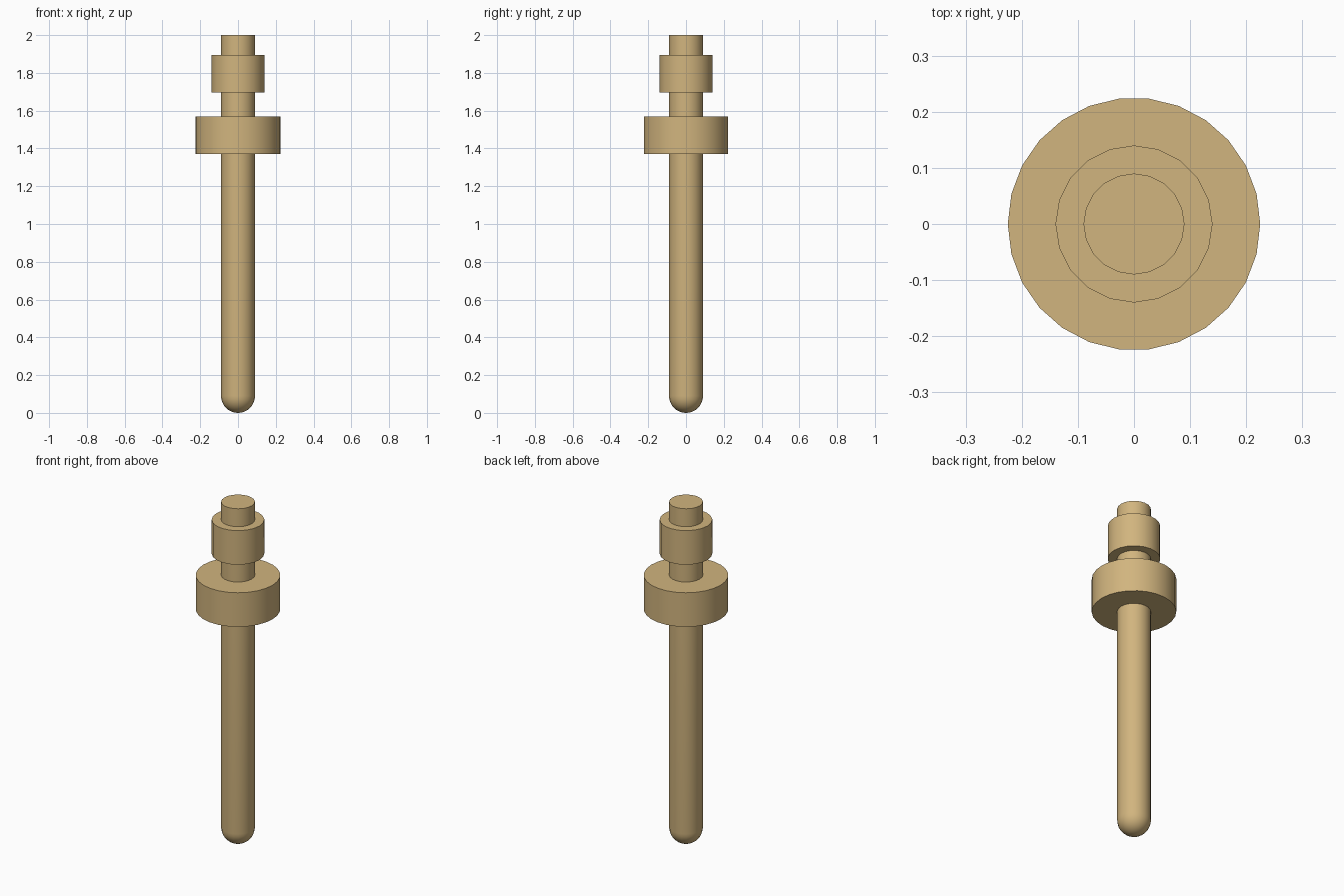
import bpy
import bmesh
from math import cos, sin, pi, radians

cube = bpy.data.objects.get("Cube")
if cube:
    bpy.data.objects.remove(cube, do_unlink=True)

tan = bpy.data.materials.new("warm_tan")
tan.use_nodes = True
colour = (0.64, 0.46, 0.21, 1)
tan.diffuse_color = colour
tan.node_tree.nodes["Principled BSDF"].inputs["Base Color"].default_value = colour


def lathe(name, profile, sides):
    """Spin a bottom-to-top (radius, z) profile about z; zero radius makes a pole."""
    bm = bmesh.new()
    rings = []
    for r, z in profile:
        count = sides if r > 0 else 1
        rings.append([bm.verts.new((r * cos(2 * pi * i / sides),
                                    r * sin(2 * pi * i / sides), z))
                      for i in range(count)])
    for low, high in zip(rings, rings[1:]):
        for i in range(sides):
            j = (i + 1) % sides
            if len(low) == 1:
                bm.faces.new((low[0], high[j], high[i]))
            else:
                bm.faces.new((low[i], low[j], high[j], high[i]))
    # Flat end caps
    if len(rings[0]) > 1:
        bm.faces.new(rings[0][::-1])
    bm.faces.new(rings[-1])
    mesh = bpy.data.meshes.new(name)
    bm.to_mesh(mesh)
    bm.free()
    mesh.materials.append(tan)
    obj = bpy.data.objects.new(name, mesh)
    bpy.context.collection.objects.link(obj)
    bpy.ops.object.select_all(action="DESELECT")
    obj.select_set(True)
    bpy.context.view_layer.objects.active = obj
    bpy.ops.object.shade_smooth_by_angle(angle=radians(35))
    return obj


# Pin shaft with a rounded lower tip
R = 0.09
STEPS = 8
tip = [(R * sin(pi / 2 * k / STEPS), R - R * cos(pi / 2 * k / STEPS))
       for k in range(STEPS + 1)]
lathe("shaft", tip + [(R, 2.0)], 20)

# Wide flange and smaller collar around the shaft
lathe("flange", [(0.225, 1.37), (0.225, 1.57)], 26)
lathe("collar", [(0.14, 1.695), (0.14, 1.895)], 20)
